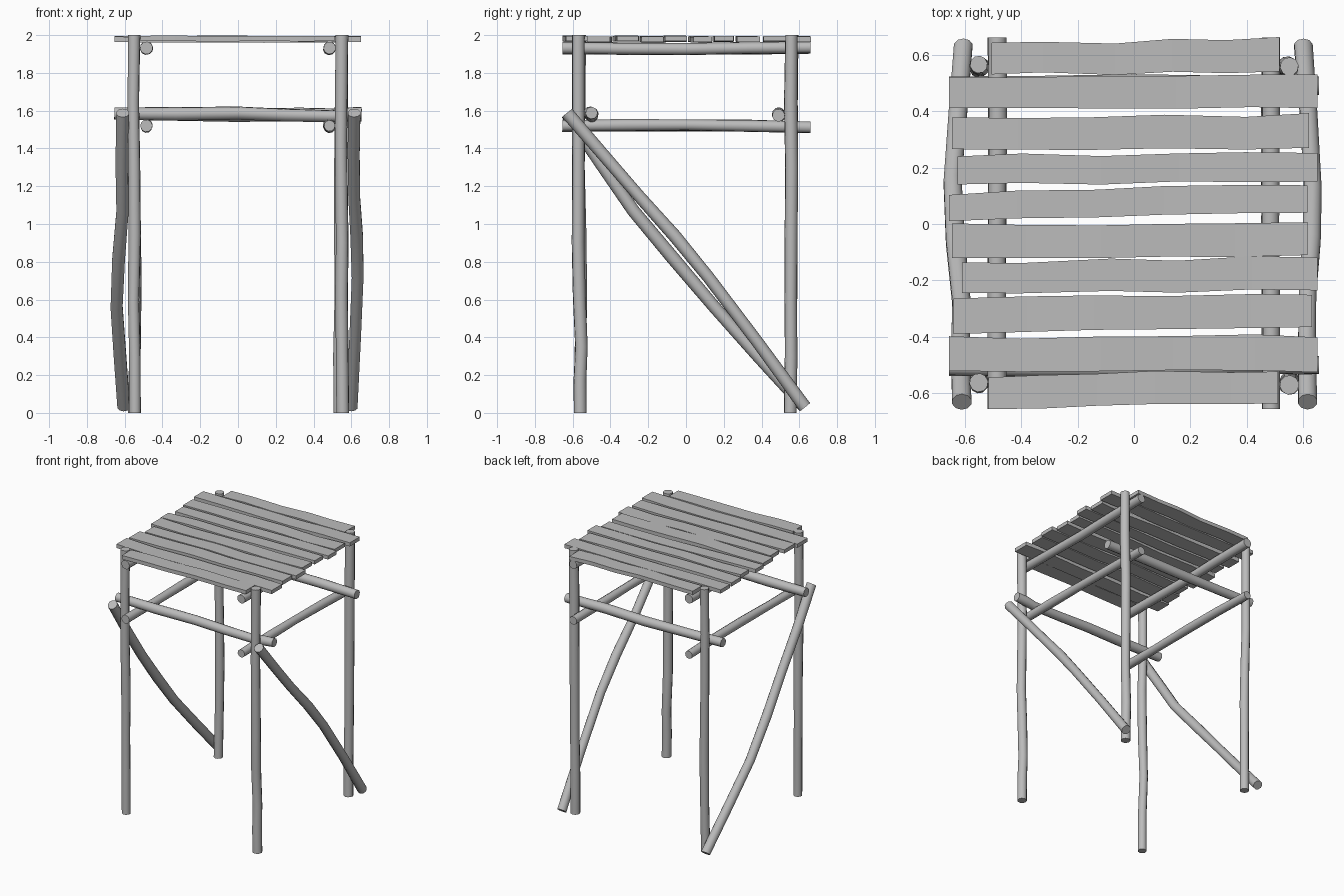
import bpy, bmesh, math, random
from mathutils import Vector

random.seed(4)
cube = bpy.data.objects.get("Cube")
if cube:
    bpy.data.objects.remove(cube, do_unlink=True)

wood = bpy.data.materials.new("grey wood")
wood.use_nodes = True
GREY = (0.5, 0.5, 0.5, 1)
wood.diffuse_color = GREY
wood.node_tree.nodes["Principled BSDF"].inputs["Base Color"].default_value = GREY


def finish(name, bm, smooth):
    bmesh.ops.recalc_face_normals(bm, faces=bm.faces)
    mesh = bpy.data.meshes.new(name)
    bm.to_mesh(mesh)
    bm.free()
    mesh.materials.append(wood)
    obj = bpy.data.objects.new(name, mesh)
    bpy.context.collection.objects.link(obj)
    if smooth:
        bpy.ops.object.select_all(action='DESELECT')
        obj.select_set(True)
        bpy.context.view_layer.objects.active = obj
        bpy.ops.object.shade_smooth_by_angle(angle=math.radians(50))


def loft(name, rings, smooth):
    """Skin a row of equal cross-sections and cap both ends."""
    bm = bmesh.new()
    rows = [[bm.verts.new(p) for p in ring] for ring in rings]
    n = len(rows[0])
    for a, b in zip(rows, rows[1:]):
        for i in range(n):
            j = (i + 1) % n
            bm.faces.new((a[i], a[j], b[j], b[i]))
    bm.faces.new(rows[0])
    bm.faces.new(rows[-1])
    finish(name, bm, smooth)


def pole(name, points, radius, sides=10, wobble=0.004):
    """Slightly crooked round pole through the given points."""
    pts = [Vector(p) for p in points]
    axis = (pts[-1] - pts[0]).normalized()
    u = axis.orthogonal().normalized()
    v = axis.cross(u)
    path = []
    for a, b in zip(pts, pts[1:]):
        path += [a, a.lerp(b, 0.5)]
    path.append(pts[-1])
    rings = []
    for k, c in enumerate(path):
        r = radius * random.uniform(0.94, 1.06)
        if 0 < k < len(path) - 1:
            c = c + (u * random.uniform(-1, 1) + v * random.uniform(-1, 1)) * wobble
        angles = [math.tau * i / sides for i in range(sides)]
        rings.append([c + (u * math.cos(t) + v * math.sin(t)) * r for t in angles])
    loft(name, rings, True)


def plank(name, x0, x1, left, right, z=1.978):
    """Rough board along x; left and right give its (low, high) y at each end."""
    rings = []
    steps = 5
    for k in range(steps + 1):
        t = k / steps
        inner = 0 < k < steps
        shift = random.uniform(-0.006, 0.006) if inner else 0
        x = x0 + (x1 - x0) * t + (random.uniform(-0.04, 0.04) if inner else 0)
        lo = left[0] + (right[0] - left[0]) * t + shift
        hi = left[1] + (right[1] - left[1]) * t + shift + random.uniform(-0.004, 0.004)
        c = z + (random.uniform(-0.005, 0.003) if inner else 0)
        rings.append([(x, lo, c - 0.014), (x, hi, c - 0.014),
                      (x, hi, c + 0.014), (x, lo, c + 0.014)])
    loft(name, rings, False)


# Four upright legs
pole("front_right_leg", [(-.545, -.56, 0), (-.55, -.555, .6), (-.55, -.565, 1.3), (-.55, -.562, 2)], .032)
pole("front_left_leg", [(.555, -.56, 0), (.552, -.557, .35), (.55, -.57, .9), (.55, -.57, 2)], .033)
pole("back_right_leg", [(-.55, .55, 0), (-.545, .555, .7), (-.55, .562, 1.3), (-.55, .565, 2)], .032)
pole("back_left_leg", [(.54, .552, 0), (.542, .557, .6), (.545, .56, 1.3), (.55, .558, 2)], .034)

# Beams running front to back: deck joists and lower rails
for side, word in ((-1, "right"), (1, "left")):
    x = side * .485
    pole(word + "_deck_joist", [(x, -.655, 1.932), (x, 0, 1.926), (x, .66, 1.935)], .033, wobble=.002)
    pole(word + "_lower_rail", [(x, -.655, 1.52), (x, 0, 1.525), (x, .66, 1.512)], .031)

# Cross beams resting on the lower rails
pole("front_cross_beam", [(-.655, -.505, 1.585), (0, -.505, 1.585), (.5, -.5, 1.572), (.655, -.5, 1.588)], .034)
pole("back_cross_beam", [(-.655, .49, 1.585), (0, .495, 1.58), (.655, .49, 1.575)], .034)

# Diagonal braces, high at the front and low at the back
pole("right_brace", [(-.61, -.63, 1.588), (-.615, -.28, 1.07), (-.64, .15, .56), (-.605, .63, .03)], .034)
pole("left_brace", [(.615, -.63, 1.588), (.62, -.25, 1.15), (.637, .12, .72), (.6, .63, .03)], .034)

# Deck planks, back to front: x start, x end, y range at each end
planks = [
    (-.505, .515, (.53, .64), (.54, .66)),
    (-.655, .65, (.41, .52), (.41, .53)),
    (-.645, .62, (.265, .375), (.27, .39)),
    (-.625, .65, (.14, .24), (.15, .255)),
    (-.655, .615, (.01, .105), (.04, .14)),
    (-.645, .615, (-.12, 0), (-.11, .005)),
    (-.61, .65, (-.245, -.135), (-.235, -.12)),
    (-.64, .63, (-.39, -.265), (-.365, -.25)),
    (-.655, .65, (-.52, -.4), (-.525, -.4)),
    (-.515, .51, (-.655, -.54), (-.635, -.52)),
]
for i, (x0, x1, left, right) in enumerate(planks):
    plank(f"deck_plank_{i + 1}", x0, x1, left, right, 1.978 + .004 * (i % 2))
